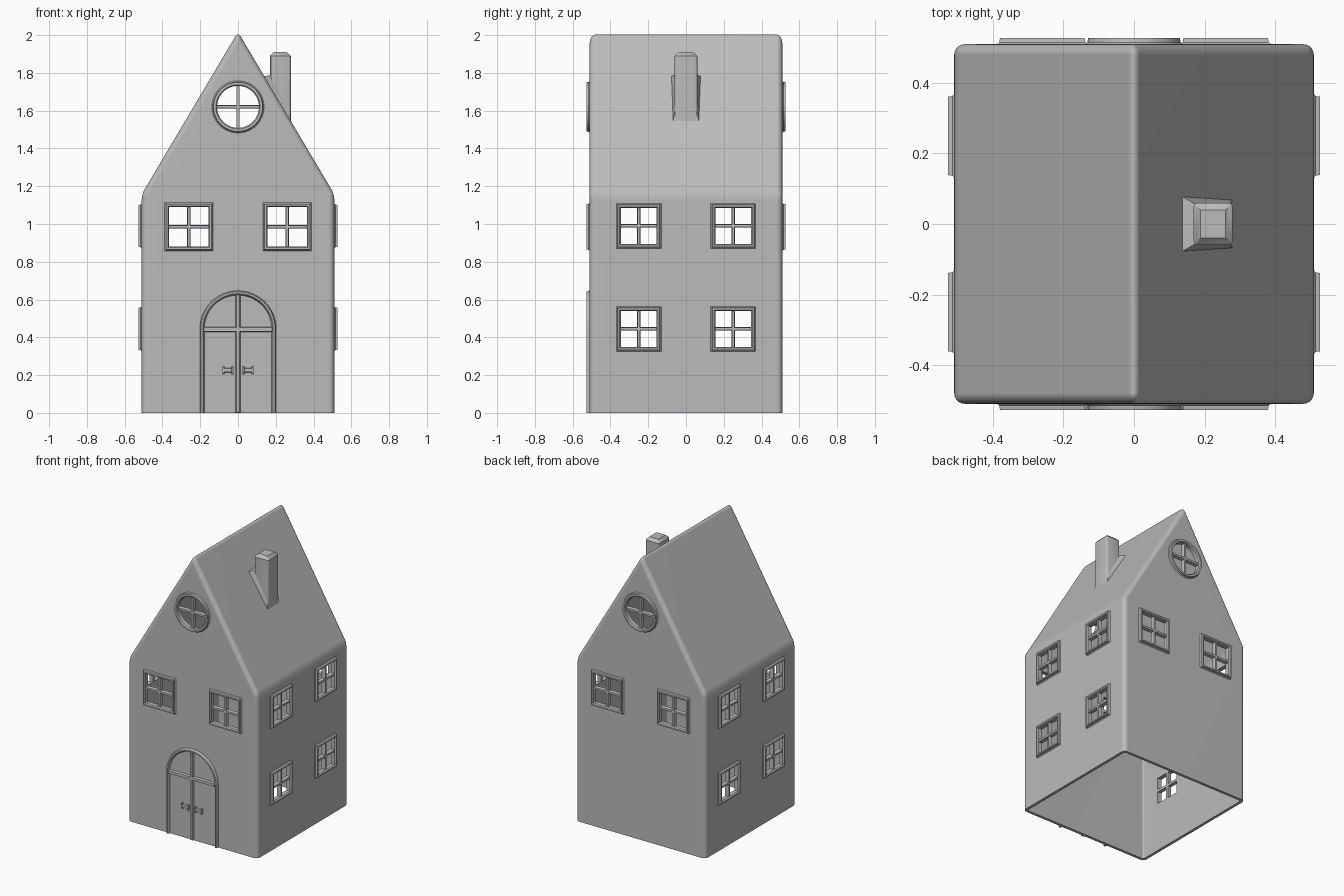
import bpy, bmesh, math
from mathutils import Matrix, Vector

if "Cube" in bpy.data.objects:
    bpy.data.objects.remove(bpy.data.objects["Cube"])

W = 0.51          # half width of the house
SLOPE, PEAK = 1.686, 2.017
T = 0.02          # wall thickness

grey = bpy.data.materials.new("plain grey")
grey.diffuse_color = (0.5, 0.5, 0.5, 1)
grey.use_nodes = True
grey.node_tree.nodes["Principled BSDF"].inputs["Base Color"].default_value = grey.diffuse_color


def finish(name, bm, smooth=30):
    bmesh.ops.recalc_face_normals(bm, faces=bm.faces)
    me = bpy.data.meshes.new(name)
    bm.to_mesh(me)
    bm.free()
    ob = bpy.data.objects.new(name, me)
    bpy.context.collection.objects.link(ob)
    me.materials.append(grey)
    if smooth:
        smooth_shade(ob, smooth)
    return ob


def select(ob):
    bpy.ops.object.select_all(action='DESELECT')
    ob.select_set(True)
    bpy.context.view_layer.objects.active = ob


def smooth_shade(ob, deg):
    select(ob)
    bpy.ops.object.shade_smooth_by_angle(angle=math.radians(deg))


def wall(turn):
    # local (right, up, out) -> wall facing front (0), right (1), back (2), left (3)
    return (Matrix.Rotation(turn * math.pi / 2, 4, 'Z')
            @ Matrix.Translation((0, -W, 0)) @ Matrix.Rotation(math.pi / 2, 4, 'X'))


def square(h):
    return [(-h, -h), (h, -h), (h, h), (-h, h)]


def circle(r):
    return [(r * math.cos(i * math.pi / 32), r * math.sin(i * math.pi / 32)) for i in range(64)]


def arch(r):
    return [(-r, 0)] + [(-r * math.cos(i * math.pi / 32), 0.445 + r * math.sin(i * math.pi / 32))
                        for i in range(33)] + [(r, 0)]


def loft(bm, m, loops, closed=True, ring=True):
    # skin through (outline, out) loops; ring joins last to first, otherwise ends are capped
    rows = [[bm.verts.new(m @ Vector((u, v, w))) for u, v in pts] for pts, w in loops]
    n = len(rows[0])
    for k in range(len(rows) if ring else len(rows) - 1):
        a, b = rows[k], rows[(k + 1) % len(rows)]
        for i in range(n if closed else n - 1):
            j = (i + 1) % n
            bm.faces.new((a[i], a[j], b[j], b[i]))
    if not ring:
        bm.faces.new(rows[0])
        bm.faces.new(rows[-1])
    elif not closed:
        bm.faces.new([r[0] for r in rows])
        bm.faces.new([r[-1] for r in rows])


def bar(bm, m, u, v, hu, hv, w0, w1, inset=0.0):
    # small block with an optional tapered outer face
    def rect(s):
        return [(u - hu + s, v - hv + s), (u + hu - s, v - hv + s),
                (u + hu - s, v + hv - s), (u - hu + s, v + hv - s)]
    loft(bm, m, [(rect(0), w0), (rect(inset), w1)], ring=False)


# house shell: rounded gabled prism, open below
bm = bmesh.new()
eave = PEAK - SLOPE * W
outline = [(-W, 0), (W, 0), (W, eave), (0, PEAK), (-W, eave)]
loft(bm, wall(0), [(outline, 0), (outline, -2 * W)], ring=False)
bmesh.ops.recalc_face_normals(bm, faces=bm.faces)
edges = [e for e in bm.edges if max(v.co.z for v in e.verts) > 0.1]
bmesh.ops.bevel(bm, geom=edges, offset=0.03, segments=5, profile=0.5, affect='EDGES')
bottom = [f for f in bm.faces if f.normal.z < -0.9]
bmesh.ops.delete(bm, geom=bottom, context='FACES')
house = finish("house_shell", bm, 0)
solid = house.modifiers.new("Thickness", 'SOLIDIFY')
solid.thickness, solid.offset, solid.use_even_offset = T, -1, True

# windows: (wall, right, up, outline, outer half size, hole half size)
windows = []
for turn in (0, 2):
    windows += [(turn, s * 0.26, 0.985, square, 0.128, 0.106) for s in (-1, 1)]
    windows.append((turn, 0, 1.62, circle, 0.138, 0.113))
for turn in (1, 3):
    windows += [(turn, s * 0.25, z, square, 0.119, 0.097) for s in (-1, 1) for z in (0.445, 0.99)]

cut = bmesh.new()
for k, (turn, u, v, shape, outer, hole) in enumerate(windows):
    m = wall(turn) @ Matrix.Translation((u, v, 0))
    loft(cut, m, [(shape(hole), -0.06), (shape(hole), 0.05)], ring=False)
    # raised frame with flared foot, lining the hole
    bm = bmesh.new()
    loft(bm, m, [(shape(hole), -T), (shape(outer), -0.004), (shape(outer), 0.0),
                 (shape(outer - 0.006), 0.005), (shape(outer - 0.008), 0.018),
                 (shape(hole + 0.004), 0.018), (shape(hole - 0.002), 0.010),
                 (shape(hole - 0.002), -T)])
    # crossing glazing bars
    bar(bm, m, 0, 0, 0.009, hole, -T, 0.008, 0.002)
    bar(bm, m, 0, 0, hole, 0.009, -T, 0.008, 0.002)
    finish(f"{'round' if shape is circle else 'square'}_window_{k + 1}", bm)

# cut the window openings through the shell
cutter = finish("window_cutter", cut, 0)
cutter.hide_render = True
op = house.modifiers.new("Openings", 'BOOLEAN')
op.operation, op.solver, op.object = 'DIFFERENCE', 'EXACT', cutter
select(house)
for name in ("Thickness", "Openings"):
    bpy.ops.object.modifier_apply(modifier=name)
bpy.data.objects.remove(cutter)
smooth_shade(house, 30)
house.modifiers.new("Clean shading", 'WEIGHTED_NORMAL').keep_sharp = True

# arched front door: surround, centre post and crossbar
front = wall(0)
bm = bmesh.new()
loft(bm, front, [(arch(0.202), -0.004), (arch(0.202), 0.002), (arch(0.196), 0.017),
                 (arch(0.186), 0.017), (arch(0.178), 0.002), (arch(0.178), -0.004)], closed=False)
finish("door_surround", bm)
bm = bmesh.new()
bar(bm, front, 0, 0.315, 0.013, 0.315, -0.004, 0.016, 0.005)
bar(bm, front, 0, 0.442, 0.185, 0.015, -0.004, 0.016, 0.005)
finish("door_bars", bm)

# door handles: a grip between two end plates
for s, side in ((-1, "left"), (1, "right")):
    bm = bmesh.new()
    bar(bm, front, s * 0.053, 0.226, 0.026, 0.012, -0.004, 0.014, 0.003)
    for e in (-1, 1):
        bar(bm, front, s * 0.053 + e * 0.024, 0.226, 0.006, 0.02, -0.004, 0.016, 0.002)
    finish(f"door_handle_{side}", bm)


# chimney: slanted foot on the roof, rounded corners, chamfered top
def roof(x):
    return PEAK - SLOPE * x


X0, X1, Y = 0.169, 0.28, 0.06
bm = bmesh.new()
side = [(X0, roof(X0) - 0.01), (X1, roof(X1) - 0.01), (X1, 1.91), (X0, 1.91)]
loft(bm, Matrix.Rotation(math.pi / 2, 4, 'X'), [(side, -Y), (side, Y)], ring=False)
bmesh.ops.recalc_face_normals(bm, faces=bm.faces)
top = [e for e in bm.edges if all(v.co.z > 1.9 for v in e.verts)]
bmesh.ops.bevel(bm, geom=top, offset=0.02, segments=1, affect='EDGES')
upright = [e for e in bm.edges if abs(e.verts[0].co.z - e.verts[1].co.z) > 0.1
           and (e.verts[0].co - e.verts[1].co).xy.length < 0.001]
bmesh.ops.bevel(bm, geom=upright, offset=0.012, segments=3, profile=0.5, affect='EDGES')
finish("chimney", bm)

# chimney flashing: wedge where it meets the roof
bm = bmesh.new()
for x, y, up in ((0.138, 0.077, 0), (X1, 0.068, 0), (X0 + 0.005, Y - 0.004, 0.062), (X1 - 0.01, Y - 0.004, 0.05)):
    for s in (-1, 1):
        bm.verts.new((x, s * y, roof(x) + up))
        if not up:
            bm.verts.new((x, s * y, roof(x) - 0.01))
bmesh.ops.convex_hull(bm, input=bm.verts)
finish("chimney_flashing", bm)
